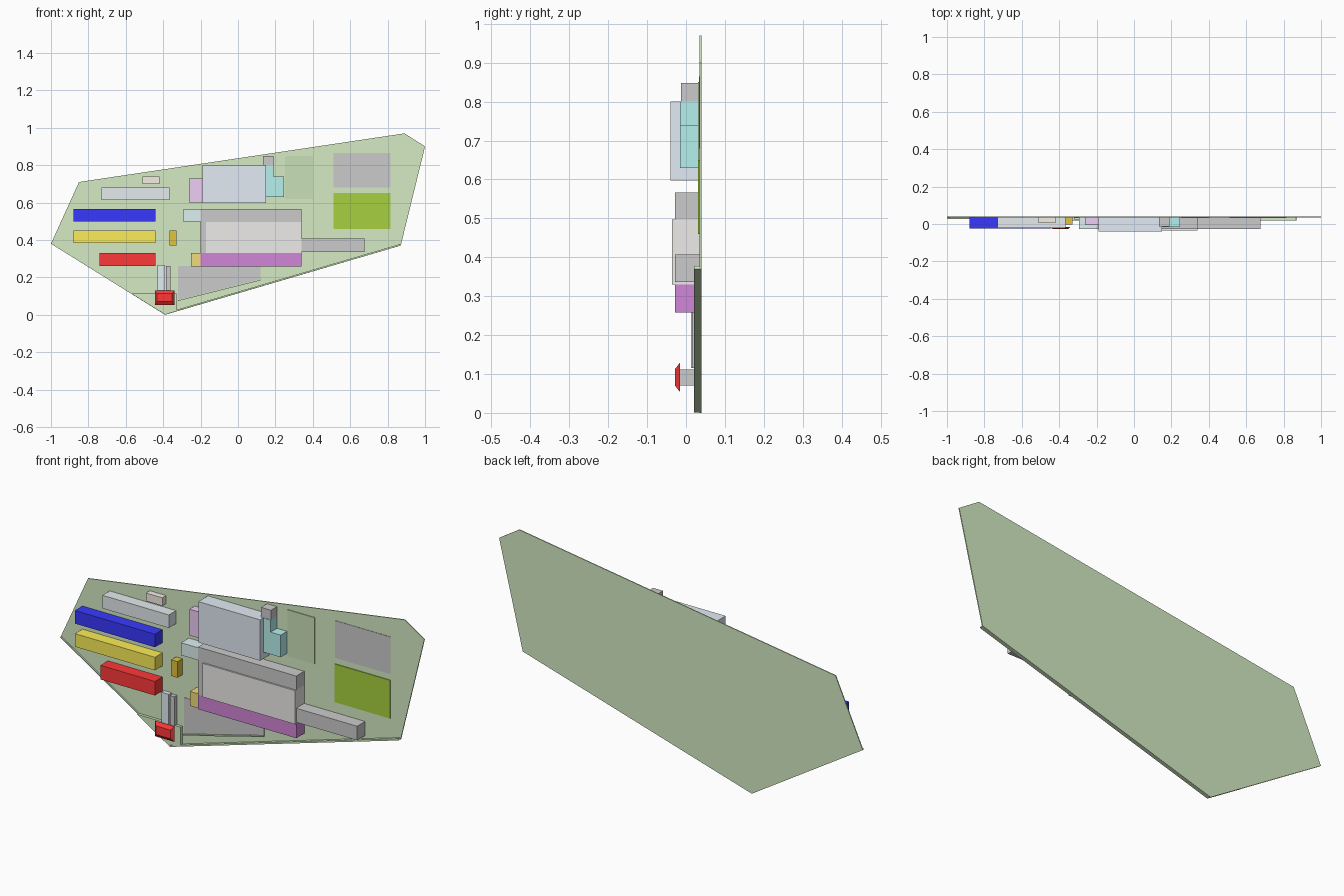
import bpy, bmesh

if "Cube" in bpy.data.objects:
    bpy.data.objects.remove(bpy.data.objects["Cube"])

MATS = {}
BACK = 0.039


def colour(ob, rgb):
    if rgb is None:
        return
    if rgb not in MATS:
        m = bpy.data.materials.new("colour_%d" % len(MATS))
        m.diffuse_color = (*rgb, 1)
        m.use_nodes = True
        m.node_tree.nodes["Principled BSDF"].inputs["Base Color"].default_value = m.diffuse_color
        MATS[rgb] = m
    ob.data.materials.append(MATS[rgb])


def loft(name, front, y0, back, y1, rgb=None):
    """Solid between a front outline at y0 and a back outline at y1 (x, z points)."""
    bm = bmesh.new()
    a = [bm.verts.new((x, y0, z)) for x, z in front]
    b = [bm.verts.new((x, y1, z)) for x, z in back]
    bm.faces.new(a)
    bm.faces.new(b[::-1])
    n = len(a)
    for i in range(n):
        j = (i + 1) % n
        bm.faces.new((a[i], b[i], b[j], a[j]))
    bmesh.ops.recalc_face_normals(bm, faces=bm.faces)
    me = bpy.data.meshes.new(name)
    bm.to_mesh(me)
    bm.free()
    ob = bpy.data.objects.new(name, me)
    bpy.context.collection.objects.link(ob)
    colour(ob, rgb)
    return ob


def prism(name, pts, y0, y1=BACK, rgb=None):
    return loft(name, pts, y0, pts, y1, rgb)


def rect(x0, x1, z0, z1):
    return [(x0, z0), (x1, z0), (x1, z1), (x0, z1)]


def block(name, x0, x1, z0, z1, y0, rgb=None, y1=BACK):
    return prism(name, rect(x0, x1, z0, z1), y0, y1, rgb)


GREEN = (.66, .83, .55)
PALE = (.78, .83, .86)
RED = (1, .04, .04)

# Ground plate
prism("ground", [(-1, .38), (-.39, 0), (.87, .37), (1, .90), (.89, .97), (-.85, .71)],
      .035, .04, GREEN)

# Raised border along the lower edges, and the raised tip
prism("lower_right_border", [(-.39, .001), (.869, .37), (.866, .378), (-.39, .009)], .02, rgb=GREEN)
prism("lower_left_border", [(-.998, .38), (-.39, .001), (-.39, .006), (-.995, .384)], .028, rgb=GREEN)
prism("entrance_platform", [(-.572, .115), (-.39, .002), (-.33, .02), (-.33, .115)], .021, rgb=GREEN)

# Flat ground patches
prism("paved_yard", [(-.32, .08), (.12, .19), (.12, .26), (-.32, .26)], .033)
prism("yard_kerb", [(-.32, .074), (.12, .184), (.12, .19), (-.32, .08)], .025, rgb=GREEN)
block("parking_lot", .51, .815, .68, .865, .033)
block("dark_lawn", .51, .815, .46, .65, .031, (.39, .63, .05))
block("side_lawn", .25, .40, .62, .85, .031, (.58, .75, .48))

# Row of long halls on the left
block("pale_hall", -.73, -.365, .615, .68, -.022, PALE)
block("blue_hall", -.88, -.44, .50, .565, -.024, (.04, .04, 1))
block("yellow_hall", -.88, -.44, .385, .45, -.024, (.98, .85, .1))
block("red_hall", -.74, -.44, .26, .33, -.024, RED)
block("beige_shed", -.51, -.42, .70, .74, .005, (.92, .85, .78))
block("brown_shed", -.365, -.33, .37, .45, -.004, (.75, .55, .05))

# Upper central cluster
block("main_hall", -.19, .15, .597, .80, -.04, (.76, .83, .91))
block("pink_annex", -.263, -.19, .60, .73, -.006, (.85, .62, .93))
block("grey_annex", .135, .19, .80, .848, -.013)
prism("teal_annex", [(.15, .63), (.245, .63), (.245, .74), (.19, .74), (.19, .80), (.15, .80)],
      -.015, rgb=(.47, .88, .86))

# Lower central cluster
block("pale_teal_annex", -.295, -.20, .50, .562, -.026, (.73, .87, .88))
block("long_grey_hall", -.20, .34, .497, .567, -.028)
block("beige_hall", -.17, .34, .33, .497, -.036, (.86, .84, .82))
block("left_grey_strip", -.20, -.17, .33, .497, -.028)
block("purple_hall", -.20, .34, .258, .33, -.028, (.64, .24, .68))
block("gold_annex", -.25, -.20, .258, .33, -.02, (.88, .72, .2))
block("east_wing", .34, .675, .337, .407, -.028)

# Gatehouse with a hipped roof, and the passage behind it
block("gatehouse", -.42, -.365, .07, .112, -.015, y1=.03)
loft("gatehouse_roof", rect(-.432, -.352, .07, .113), -.028,
     rect(-.445, -.34, .053, .13), -.015, RED)
block("entrance_passage", -.43, -.39, .115, .265, .013, (.76, .86, .91))
block("entrance_steps", -.385, -.36, .115, .26, .015)
